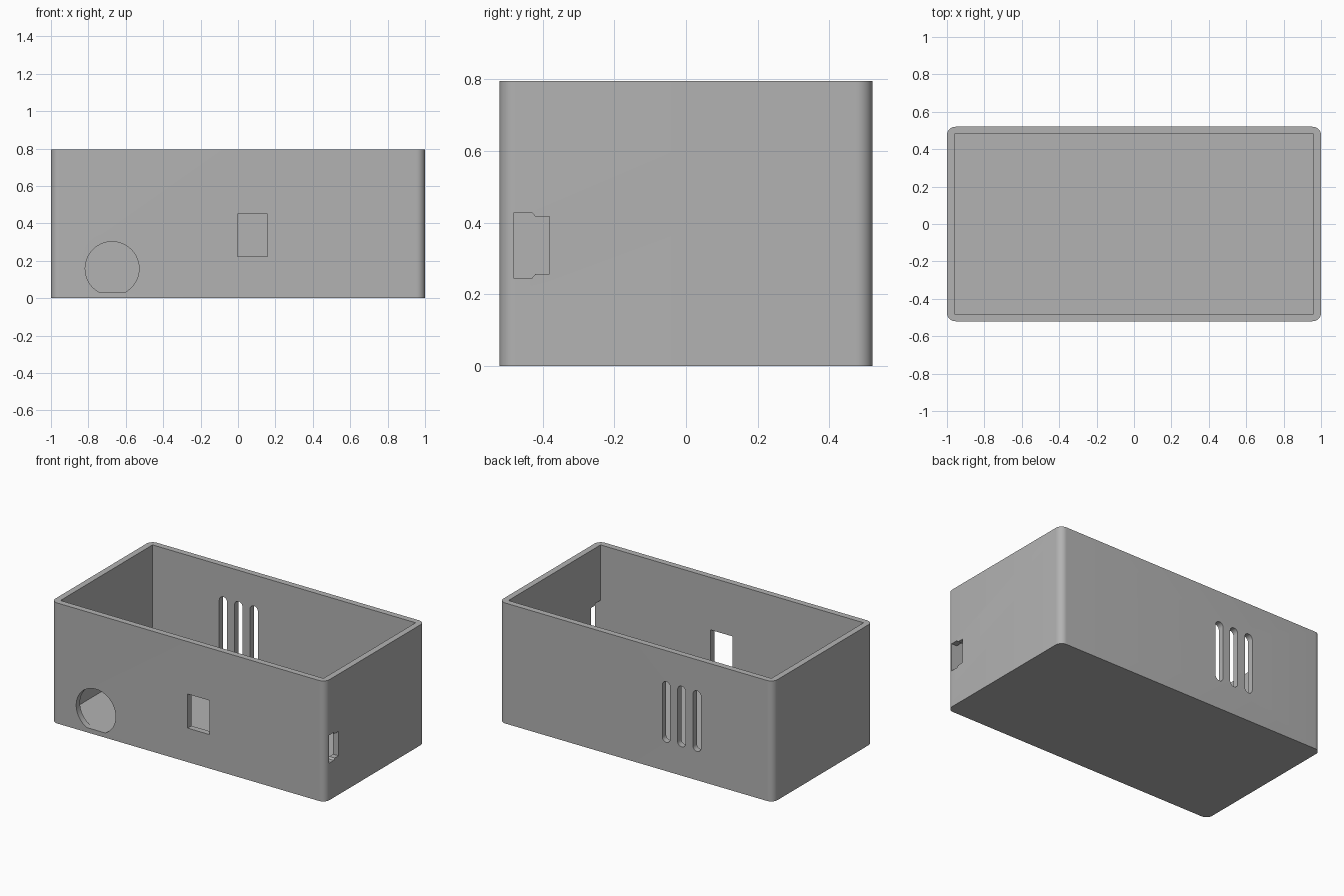
import bpy
import math
from mathutils import Matrix, Vector

WIDTH, DEPTH, HEIGHT = 2.0, 1.04, 0.795
WALL, FLOOR, RADIUS = 0.04, 0.03, 0.045

if "Cube" in bpy.data.objects:
    bpy.data.objects.remove(bpy.data.objects["Cube"], do_unlink=True)

grey = bpy.data.materials.new("grey plastic")
grey.use_nodes = True
grey.diffuse_color = (0.45, 0.45, 0.45, 1)
grey.node_tree.nodes["Principled BSDF"].inputs["Base Color"].default_value = (0.45, 0.45, 0.45, 1)


def prism(name, outline, start, length, axes):
    """Extrude a 2D outline; axes gives the directions of u, v and the extrusion."""
    u, v, w = (Vector(a) for a in axes)
    n = len(outline)
    verts = [u * a + v * b + w * d for d in (start, start + length) for a, b in outline]
    faces = [tuple(range(n))[::-1], tuple(range(n, 2 * n))]
    faces += [(i, (i + 1) % n, n + (i + 1) % n, n + i) for i in range(n)]
    mesh = bpy.data.meshes.new(name)
    mesh.from_pydata(verts, [], faces)
    # Mirrored axes turn the faces inside out
    if Matrix((u, v, w)).determinant() < 0:
        mesh.flip_normals()
    mesh.materials.append(grey)
    obj = bpy.data.objects.new(name, mesh)
    bpy.context.collection.objects.link(obj)
    return obj


def arc(cx, cy, r, a0, a1, steps):
    angles = [math.radians(a0 + (a1 - a0) * i / steps) for i in range(steps + 1)]
    return [(cx + r * math.cos(a), cy + r * math.sin(a)) for a in angles]


def rectangle(x0, y0, x1, y1):
    return [(x0, y0), (x1, y0), (x1, y1), (x0, y1)]


X, Y, Z = (1, 0, 0), (0, 1, 0), (0, 0, 1)
UP, ALONG_Y, ALONG_X = (X, Y, Z), (X, Z, Y), (Y, Z, X)

# Box body with rounded vertical corners
cx, cy = WIDTH / 2 - RADIUS, DEPTH / 2 - RADIUS
corners = [(cx, cy), (-cx, cy), (-cx, -cy), (cx, -cy)]
outline = [p for i, (x, y) in enumerate(corners)
           for p in arc(x, y, RADIUS, 90 * i, 90 * i + 90, 10)]
box = prism("enclosure_box", outline, 0, HEIGHT, UP)

# Square-cornered cavity, open at the top
ix, iy = WIDTH / 2 - WALL, DEPTH / 2 - WALL
cutters = [prism("cavity_cutter", rectangle(-ix, -iy, ix, iy), FLOOR, HEIGHT, UP)]

# Round front hole with a flat lower edge
hole_z, hole_r = 0.158, 0.144
dip = math.degrees(math.asin((hole_z - FLOOR - 0.001) / hole_r))
cutters.append(prism("round_hole_cutter", arc(-0.673, hole_z, hole_r, -dip, 180 + dip, 48),
                     -0.6, 0.2, ALONG_Y))

# Rectangular front window
cutters.append(prism("window_cutter", rectangle(-0.003, 0.224, 0.157, 0.449),
                     -0.6, 0.2, ALONG_Y))

# Stepped connector port in the side wall
port_z = 0.337
half = [(-0.381, 0.08), (-0.42, 0.08), (-0.43, 0.092), (-0.479, 0.092)]
port = [(y, port_z + h) for y, h in half] + [(y, port_z - h) for y, h in reversed(half)]
cutters.append(prism("port_cutter", port, 0.9, 0.2, ALONG_X))

# Three vent slots with round ends in the back wall
slot_r = 0.029
for i in range(3):
    x = -0.22 - 0.112 * i
    slot = arc(x, 0.59 - slot_r, slot_r, 0, 180, 12) + arc(x, 0.19 + slot_r, slot_r, 180, 360, 12)
    cutters.append(prism(f"vent_cutter_{i + 1}", slot, 0.4, 0.2, ALONG_Y))

# Cut every opening, then drop the cutters
bpy.context.view_layer.objects.active = box
for cutter in cutters:
    mod = box.modifiers.new(cutter.name, "BOOLEAN")
    mod.operation = "DIFFERENCE"
    mod.solver = "EXACT"
    mod.object = cutter
    bpy.ops.object.modifier_apply(modifier=mod.name)
    bpy.data.objects.remove(cutter, do_unlink=True)

# Smooth the rounded corners, keep the edges sharp
bpy.ops.object.select_all(action="DESELECT")
box.select_set(True)
bpy.ops.object.shade_smooth_by_angle(angle=math.radians(30))
